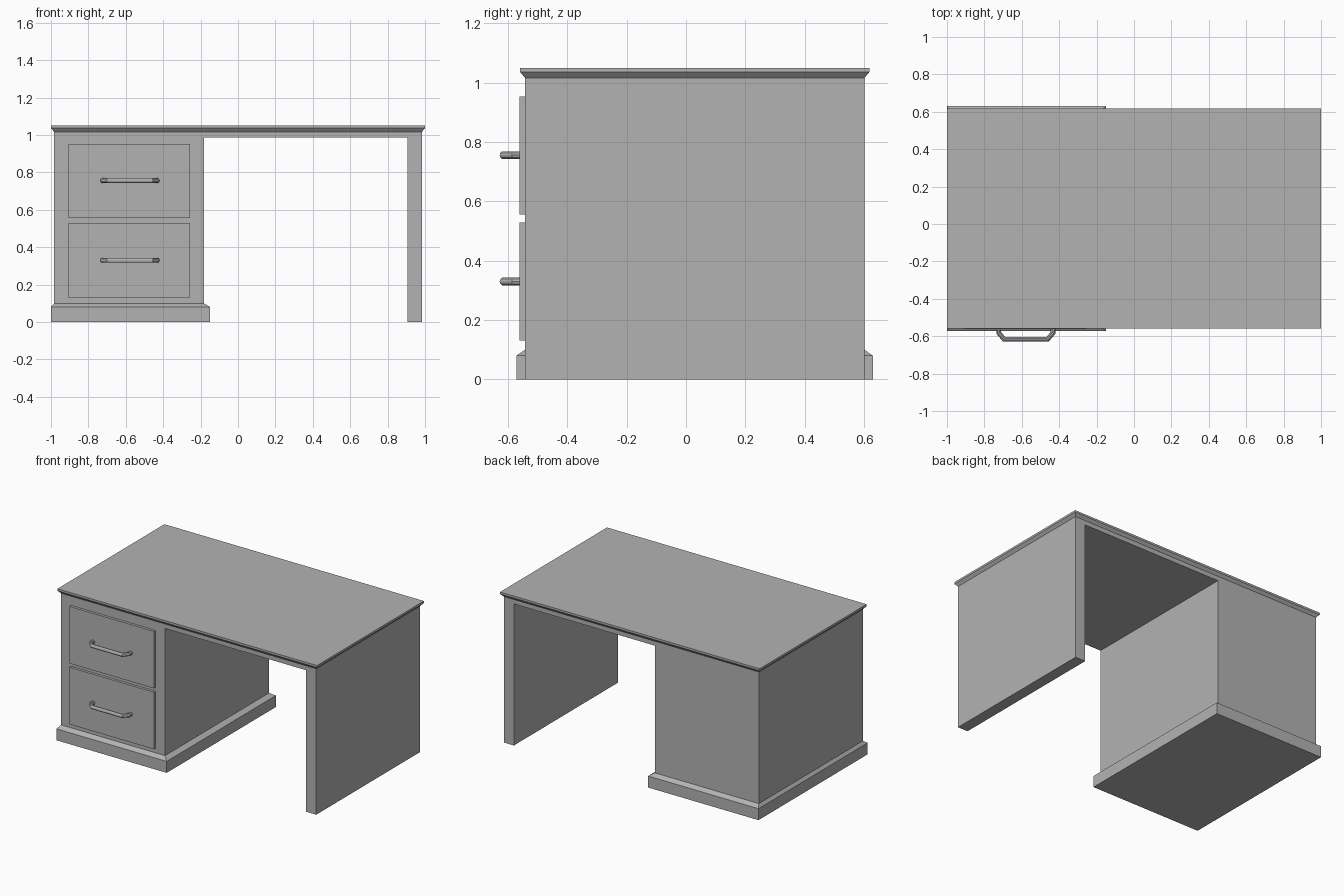
import bpy, bmesh
from mathutils import Vector

cube = bpy.data.objects.get("Cube")
if cube:
    bpy.data.objects.remove(cube, do_unlink=True)

grey = bpy.data.materials.new("plain grey")
grey.use_nodes = True
colour = (0.45, 0.45, 0.45, 1)
grey.diffuse_color = colour
grey.node_tree.nodes["Principled BSDF"].inputs["Base Color"].default_value = colour


def add_object(name, bm):
    bmesh.ops.recalc_face_normals(bm, faces=bm.faces)
    mesh = bpy.data.meshes.new(name)
    bm.to_mesh(mesh)
    bm.free()
    mesh.materials.append(grey)
    obj = bpy.data.objects.new(name, mesh)
    bpy.context.collection.objects.link(obj)
    return obj


def stack(name, levels):
    """Closed solid through rectangles given as (x0, x1, y0, y1, z)."""
    bm = bmesh.new()
    rings = [[bm.verts.new((x, y, z)) for x, y in ((x0, y0), (x1, y0), (x1, y1), (x0, y1))]
             for x0, x1, y0, y1, z in levels]
    for low, high in zip(rings, rings[1:]):
        for i in range(4):
            j = (i + 1) % 4
            bm.faces.new((low[i], low[j], high[j], high[i]))
    bm.faces.new(rings[0])
    bm.faces.new(rings[-1])
    return add_object(name, bm)


LEFT, RIGHT, FRONT, BACK = -0.983, 0.983, -0.543, 0.602
INNER, LEG, RAIL, TOP = -0.182, 0.905, 0.986, 1.017

# Carcass: pedestal, top rail and side panel as one extruded outline
bm = bmesh.new()
outline = [(LEFT, 0), (INNER, 0), (INNER, RAIL), (LEG, RAIL), (LEG, 0),
           (RIGHT, 0), (RIGHT, TOP), (LEFT, TOP)]
face = bm.faces.new([bm.verts.new((x, FRONT, z)) for x, z in outline])
extruded = bmesh.ops.extrude_face_region(bm, geom=[face], use_keep_orig=True)
bmesh.ops.translate(bm, vec=(0, BACK - FRONT, 0),
                    verts=[v for v in extruded["geom"] if isinstance(v, bmesh.types.BMVert)])
add_object("carcass", bm)

# Desktop with its undercut edge
stack("desktop", [(LEFT, RIGHT, FRONT, BACK, TOP),
                  (-1, 1, -0.559, 0.618, 1.036),
                  (-1, 1, -0.559, 0.618, 1.05)])

# Plinth with a sloping upper edge
stack("plinth", [(-1, -0.149, -0.572, 0.63, 0),
                 (-1, -0.149, -0.572, 0.63, 0.08),
                 (LEFT, INNER, FRONT, BACK, 0.1)])

# Drawers and their bent bar handles
half_handle = [(0.145, -0.555), (0.145, -0.582), (0.117, -0.616)]
for label, bottom, top, grip in (("lower", 0.132, 0.529, 0.33), ("upper", 0.556, 0.953, 0.756)):
    stack(label + "_drawer_front", [(-0.905, -0.256, -0.561, FRONT, z) for z in (bottom, top)])

    curve = bpy.data.curves.new(label + "_handle_path", "CURVE")
    curve.dimensions = "3D"
    curve.bevel_depth = 0.0135
    curve.bevel_resolution = 3
    curve.use_fill_caps = True
    path = [(-x, y) for x, y in half_handle] + half_handle[::-1]
    spline = curve.splines.new("POLY")
    spline.points.add(len(path) - 1)
    for point, (x, y) in zip(spline.points, path):
        point.co = (x - 0.578, y, grip, 1)
    curve.materials.append(grey)
    handle = bpy.data.objects.new(label + "_handle", curve)
    bpy.context.collection.objects.link(handle)
    bpy.ops.object.select_all(action="DESELECT")
    handle.select_set(True)
    bpy.context.view_layer.objects.active = handle
    bpy.ops.object.convert(target="MESH")
    bpy.ops.object.shade_smooth_by_angle()
